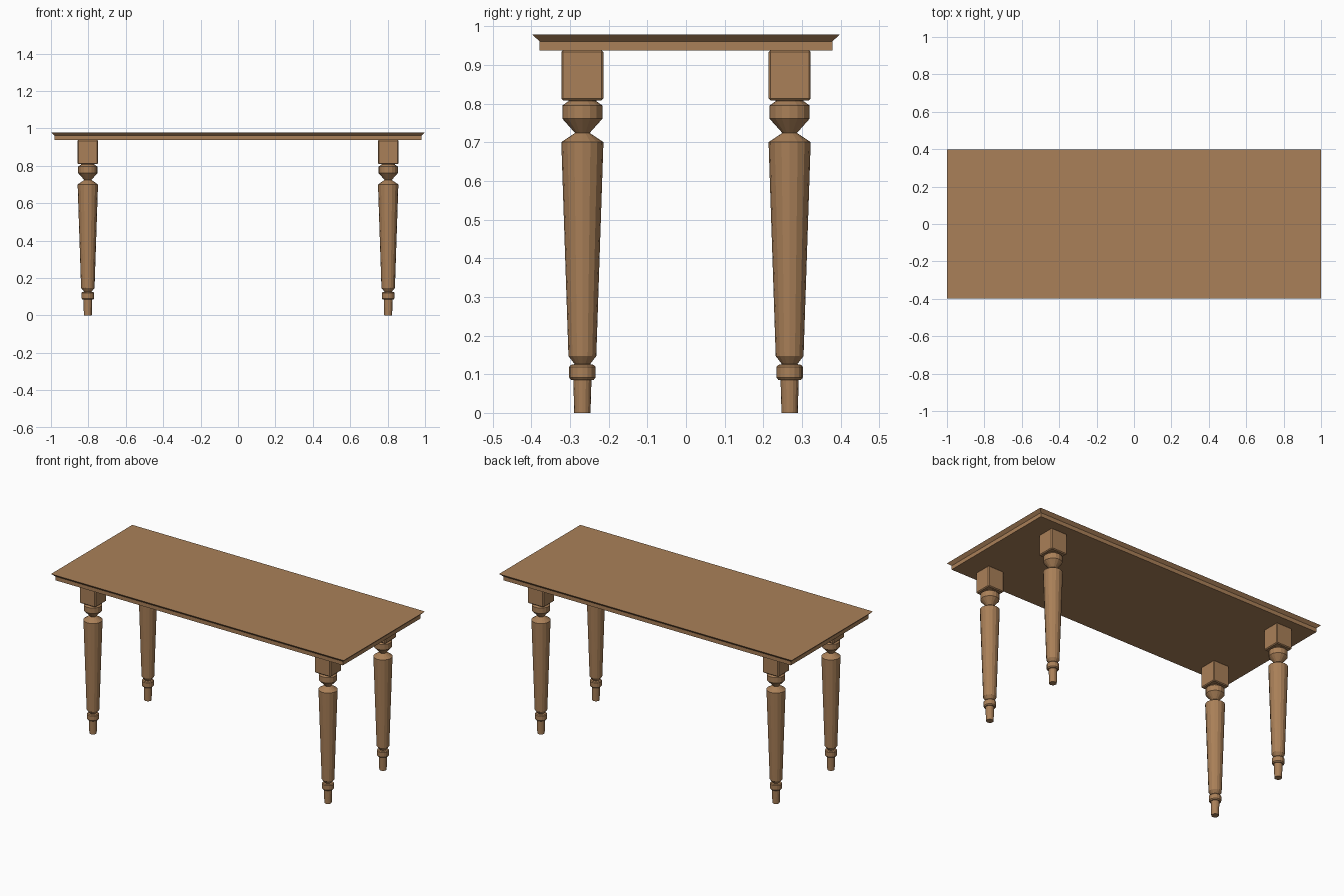
import bpy, bmesh, math

if "Cube" in bpy.data.objects:
    bpy.data.objects.remove(bpy.data.objects["Cube"])

wood = bpy.data.materials.new("brown wood")
wood.diffuse_color = (0.40, 0.216, 0.098, 1)
wood.use_nodes = True
wood.node_tree.nodes["Principled BSDF"].inputs["Base Color"].default_value = wood.diffuse_color


def finish(name, bm):
    bmesh.ops.recalc_face_normals(bm, faces=bm.faces)
    me = bpy.data.meshes.new(name)
    bm.to_mesh(me)
    bm.free()
    me.materials.append(wood)
    ob = bpy.data.objects.new(name, me)
    bpy.context.collection.objects.link(ob)
    return ob


def loft(bm, rings):
    """Skin stacked rings of points and cap both ends."""
    loops = [[bm.verts.new(p) for p in ring] for ring in rings]
    n = len(loops[0])
    for a, b in zip(loops, loops[1:]):
        for i in range(n):
            j = (i + 1) % n
            bm.faces.new((a[i], a[j], b[j], b[i]))
    bm.faces.new(loops[0][::-1])
    bm.faces.new(loops[-1])


def rect(hx, hy, z):
    return [(-hx, -hy, z), (hx, -hy, z), (hx, hy, z), (-hx, hy, z)]


# Tabletop: straight lower slab with an undercut edge flaring to the top
bm = bmesh.new()
loft(bm, [rect(0.982, 0.379, 0.937), rect(0.982, 0.379, 0.961),
          rect(1.0, 0.397, 0.978)])
finish("tabletop", bm)

# Turned leg profile: radius, height
PROFILE = [(0.021, 0), (0.0235, 0.085), (0.029, 0.085), (0.034, 0.091),
           (0.034, 0.119), (0.030, 0.124), (0.020, 0.126), (0.036, 0.147),
           (0.0545, 0.70), (0.019, 0.724), (0.052, 0.761), (0.052, 0.795),
           (0.036, 0.806), (0.036, 0.812)]
SIDES = 16

for sx, side in ((-1, "left"), (1, "right")):
    for sy, end in ((-1, "front"), (1, "back")):
        pos = (sx * 0.803, sy * 0.268, 0)

        bm = bmesh.new()
        loft(bm, [[(r * math.cos(math.tau * i / SIDES),
                    r * math.sin(math.tau * i / SIDES), z)
                   for i in range(SIDES)] for r, z in PROFILE])
        finish(f"{end}_{side}_turned_leg", bm).location = pos

        # Square block joining leg to top, with eased edges
        bm = bmesh.new()
        loft(bm, [rect(0.0545, 0.0545, 0.808), rect(0.0545, 0.0545, 0.938)])
        bmesh.ops.bevel(bm, geom=bm.edges[:], offset=0.005, segments=1,
                        affect='EDGES')
        finish(f"{end}_{side}_leg_block", bm).location = pos
